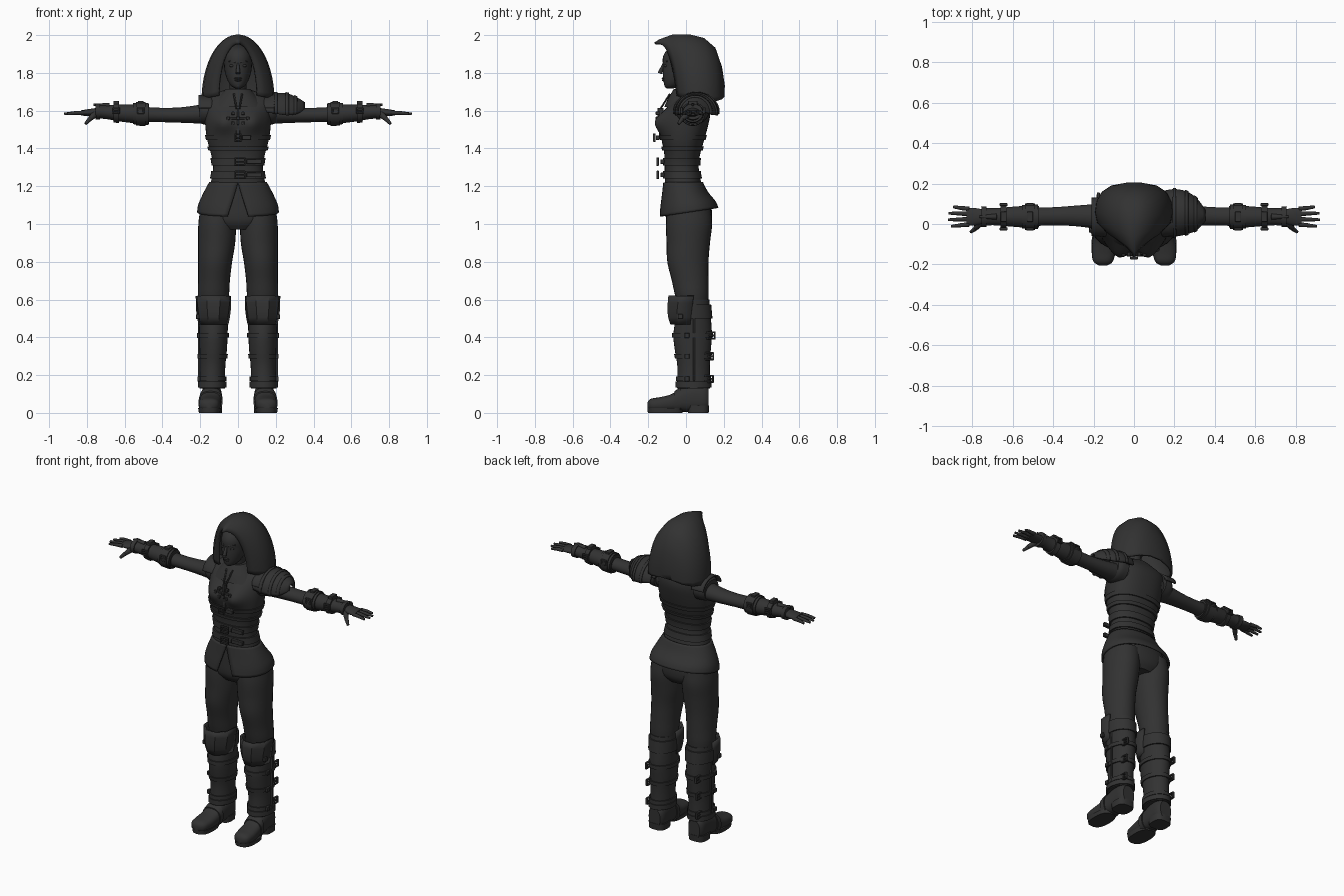
import bpy, bmesh, math
from mathutils import Vector, Matrix

cube = bpy.data.objects.get("Cube")
if cube:
    bpy.data.objects.remove(cube, do_unlink=True)

charcoal = bpy.data.materials.new("charcoal")
charcoal.use_nodes = True
colour = (0.032, 0.032, 0.032, 1)
charcoal.diffuse_color = colour
charcoal.node_tree.nodes["Principled BSDF"].inputs["Base Color"].default_value = colour


def finish(name, bm, angle=40, thick=0, bevel=0):
    """Turn a bmesh into a shaded object."""
    bmesh.ops.recalc_face_normals(bm, faces=bm.faces[:])
    mesh = bpy.data.meshes.new(name)
    bm.to_mesh(mesh)
    bm.free()
    mesh.materials.append(charcoal)
    mesh.shade_smooth()
    mesh.set_sharp_from_angle(angle=math.radians(angle))
    obj = bpy.data.objects.new(name, mesh)
    bpy.context.collection.objects.link(obj)
    if thick:
        mod = obj.modifiers.new("thickness", "SOLIDIFY")
        mod.thickness, mod.offset = thick, 0
    if bevel:
        mod = obj.modifiers.new("soft_edges", "BEVEL")
        mod.width, mod.segments = bevel, 2
    return obj


def at(rings, t):
    """Smoothly interpolated ring: centre pair and radius pair at position t."""
    last = len(rings) - 1
    i = max(k for k in range(last) if k == 0 or rings[k][0] <= t)
    a, b = rings[i], rings[i + 1]
    before, after = rings[max(i - 1, 0)], rings[min(i + 2, last)]
    span = b[0] - a[0]
    f = (t - a[0]) / span
    out = []
    for k in range(1, 5):
        ma = (b[k] - before[k]) / (b[0] - before[0]) * span
        mb = (after[k] - a[k]) / (after[0] - a[0]) * span
        d = b[k] - a[k]
        out.append(a[k] + f * (ma + f * (3 * d - 2 * ma - mb + f * (ma + mb - 2 * d))))
    return out


def loft(name, rings, axis="z", side=1, n=28, steps=None, power=2, arc=None,
         span=None, grow=0, thick=0, shape=None, angle=40):
    """Skin rings (position, centre pair, radius pair) along an axis."""
    bm, rows = bmesh.new(), []
    lo, hi = span or (rings[0][0], rings[-1][0])
    steps = steps or (len(rings) - 1) * 4
    for j in range(steps + 1):
        f = j / steps
        t = lo + (hi - lo) * f
        u, v, ru, rv = at(rings, t)
        a0, a1 = arc(f) if arc else (0, 360)
        row = []
        for k in range(n + 1 if arc else n):
            a = math.radians(a0 + (a1 - a0) * k / n)
            c, s = math.cos(a), math.sin(a)
            p = u + (ru + grow) * math.copysign(abs(c) ** (2 / power), c)
            q = v + (rv + grow) * math.copysign(abs(s) ** (2 / power), s)
            co = Vector({"z": (p, q, t), "x": (t, p, q), "y": (p, t, q)}[axis])
            if shape:
                shape(co)
            co.x *= side
            row.append(bm.verts.new(co))
        rows.append(row)
    for r0, r1 in zip(rows, rows[1:]):
        for k in range(n):
            m = (k + 1) % len(r0)
            bm.faces.new((r0[k], r0[m], r1[m], r1[k]))
    if not arc:
        bm.faces.new(rows[0])
        bm.faces.new(rows[-1])
    return finish(name, bm, angle, thick)


def boxes(name, items, bevel=0.003):
    bm = bmesh.new()
    for loc, size in items:
        bmesh.ops.create_cube(bm, size=1, matrix=Matrix.Translation(loc) @ Matrix.Diagonal((*size, 1)))
    return finish(name, bm, bevel=bevel)


def buckle(name, loc, a, b, w, h, t=0.009):
    """Rectangular frame in the plane of axes a and b, with a prong."""
    items = []
    for along, across, length, off in ((a, b, w, h), (b, a, h, w)):
        for k in (-1, 1):
            p, size = Vector(loc), [t * 1.6] * 3
            p[across] += k * off / 2
            size[along], size[across] = length + t, t
            items.append((p, size))
    prong = [t] * 3
    prong[a] = w
    boxes(name, items + [(Vector(loc), prong)])


def ball(name, loc, size):
    bm = bmesh.new()
    bmesh.ops.create_uvsphere(bm, u_segments=20, v_segments=12, radius=1,
                              matrix=Matrix.Translation(loc) @ Matrix.Diagonal((*size, 1)))
    return finish(name, bm)


def limb(name, p, q, r0, r1):
    p, q = Vector(p), Vector(q)
    rot = (q - p).to_track_quat("Z", "Y").to_matrix().to_4x4()
    bm = bmesh.new()
    bmesh.ops.create_cone(bm, cap_ends=True, segments=10, radius1=r0, radius2=r1,
                          depth=(q - p).length, matrix=Matrix.Translation((p + q) / 2) @ rot)
    return finish(name, bm, bevel=min(r0, r1) * 0.6)


# Vest with a shaped bust
def bust(co):
    if co.y < 0:
        for k in (-1, 1):
            d = (co.x - k * 0.075) ** 2 + (co.z - 1.54) ** 2
            co.y -= 0.05 * math.exp(-d / 0.0035)


vest = [(1.18, 0, -.012, .152, .1), (1.3, 0, -.023, .131, .09), (1.37, 0, -.02, .143, .095),
        (1.45, 0, -.015, .164, .113), (1.53, 0, -.003, .174, .122), (1.6, 0, .012, .177, .118),
        (1.65, 0, .025, .18, .095), (1.68, 0, .03, .145, .07), (1.71, 0, .03, .07, .05)]
loft("vest", vest, n=48, power=2.3, shape=bust)
for z, h in ((1.26, .02), (1.33, .02), (1.4, .01)):
    loft("waist_belt", vest, n=40, steps=3, power=2.3, span=(z - h, z + h), grow=.009)
loft("chest_strap", vest, n=48, steps=3, power=2.3, span=(1.445, 1.47), grow=.007, shape=bust)
for z, w, x in ((1.26, .05, .01), (1.33, .05, .01), (1.457, .03, 0)):
    buckle("belt_buckle", (x, -.15 if z < 1.4 else -.168, z), 0, 2, w, .035)
    boxes("belt_tab", [((x + w * 1.5, -.125 if z < 1.4 else -.15, z), (w * 1.6, .02, .024))])

# Chest clasp of small square studs, laces and collar
studs = [((i * .026, -.15, 1.56 + j * .026), (.017, .022, .017))
         for i in (-2, -1, 0, 1, 2) for j in (-1, 0, 1) if (i + j) % 2 == 0]
boxes("chest_clasp", studs + [((0, -.142, 1.56), (.09, .018, .012)), ((0, -.135, 1.57), (.012, .03, .09))])
for k in (-1, 1):
    limb("collar_lace", (k * .008, -.135, 1.61), (k * .022, -.085, 1.69), .005, .005)
boxes("vest_placket", [((0, -.132, 1.5), (.02, .02, .1))])
loft("cowl", [(1.62, 0, -.005, .15, .11), (1.66, 0, -.002, .115, .095), (1.69, 0, 0, .088, .08),
              (1.715, 0, 0, .064, .064)])

# Flared skirt split at the front, over the pelvis
skirt = [(1.06, 0, .015, .212, .152), (1.1, 0, .01, .206, .143), (1.16, 0, -.005, .18, .118),
         (1.22, 0, -.015, .148, .1)]


def hem(co):
    co.z += co.y * .15 * (1.22 - co.z) / .16


loft("skirt", skirt, n=48, power=2.2, thick=.01, shape=hem,
     arc=lambda f: (-90 + 13 * (1 - f), 270 - 13 * (1 - f)))
loft("pelvis", [(.97, 0, .015, .1, .09), (1.01, 0, .015, .17, .118), (1.1, 0, .012, .185, .12),
                (1.2, 0, -.01, .145, .095)], power=2.3)

# Head and face
loft("neck", [(1.6, 0, .01, .06, .06), (1.68, 0, 0, .046, .05), (1.78, 0, -.01, .046, .05)])
loft("head", [(1.718, 0, -.085, .014, .018), (1.727, 0, -.075, .031, .037), (1.75, 0, -.057, .05, .061),
              (1.79, 0, -.036, .066, .086), (1.83, 0, -.025, .073, .097), (1.89, 0, -.022, .072, .098),
              (1.93, 0, -.01, .055, .078), (1.95, 0, 0, .02, .03)])
limb("nose", (0, -.118, 1.85), (0, -.138, 1.797), .006, .013)
ball("upper_lip", (0, -.121, 1.771), (.021, .008, .005))
ball("lower_lip", (0, -.118, 1.761), (.018, .009, .006))
ball("chin", (0, -.1, 1.733), (.018, .014, .013))
for k in (-1, 1):
    ball("eye", (k * .031, -.106, 1.838), (.014, .01, .008))
    limb("brow", (k * .012, -.119, 1.856), (k * .05, -.098, 1.863), .006, .004)

# Hood built from tilted arches, front to back
arches = [(-.165, 1.955, -.045, 1.68, .1), (-.14, 1.972, -.025, 1.672, .14), (-.07, 1.997, .01, 1.665, .177),
          (.02, 1.997, .06, 1.655, .187), (.09, 1.98, .11, 1.648, .18), (.15, 1.93, .155, 1.65, .155),
          (.185, 1.83, .185, 1.66, .11), (.2, 1.73, .198, 1.675, .04)]
bm, rows, n = bmesh.new(), [], 36
for y1, z1, y0, z0, w in arches:
    row = []
    for k in range(n + 1):
        a = math.pi * k / n
        u = math.sin(a)
        row.append(bm.verts.new((w * math.cos(a), y1 + (y0 - y1) * (1 - u) ** .3, z0 + (z1 - z0) * u)))
    rows.append(row)
for r0, r1 in zip(rows, rows[1:]):
    for k in range(n):
        bm.faces.new((r0[k], r0[k + 1], r1[k + 1], r1[k]))
bm.faces.new(rows[-1])
finish("hood", bm, 60, .012)

# Limbs, one side at a time
leg = [(.5, .13, .038, .072, .08), (.58, .13, .035, .078, .082), (.63, .13, .03, .083, .09),
       (.7, .127, .022, .084, .097), (.8, .121, .01, .09, .109), (.9, .113, .012, .098, .115),
       (1, .11, .016, .1, .122), (1.08, .105, .016, .095, .115)]
boot = [(.13, .137, .04, .068, .088), (.25, .134, .04, .067, .086), (.33, .131, .036, .072, .095),
        (.41, .13, .035, .075, .102), (.5, .13, .038, .077, .094), (.6, .13, .035, .08, .088)]
foot = [(-.205, .153, .04, .02, .015), (-.19, .153, .043, .046, .03), (-.14, .151, .045, .058, .038),
        (-.08, .147, .052, .058, .046), (-.02, .143, .07, .055, .064), (.05, .14, .08, .055, .075),
        (.1, .14, .078, .052, .07), (.12, .14, .075, .04, .055)]
arm = [(.12, .035, 1.59, .07, .06), (.2, .038, 1.582, .06, .05), (.3, .04, 1.577, .05, .041),
       (.4, .038, 1.577, .045, .038), (.5, .036, 1.58, .046, .04)]
bracer = [(.47, .036, 1.582, .054, .052), (.55, .036, 1.584, .053, .05), (.64, .036, 1.588, .046, .043),
          (.7, .036, 1.592, .042, .036), (.755, .036, 1.595, .046, .036)]
knee = [(.47, .13, .015, .074, .098), (.53, .13, .01, .086, .11), (.62, .13, .01, .092, .105)]
for s, label in ((1, "left_"), (-1, "right_")):
    loft(label + "trouser_leg", leg, side=s)
    loft(label + "boot_shaft", boot, side=s)
    loft(label + "boot_top", boot, side=s, steps=3, span=(.5, .575), grow=.008)
    loft(label + "boot_hem", boot, side=s, steps=3, span=(.135, .165), grow=.008)
    loft(label + "knee_guard", knee, side=s, n=5, steps=4, thick=.012, angle=20, arc=lambda f: (175 - 12 * f, 365 + 12 * f))
    boxes(label + "knee_rivet", [((s * .213, -.03, .51), (.018, .026, .026))])
    for z in (.18, .3, .41):
        loft(label + "boot_strap", boot, side=s, steps=2, span=(z - .012, z + .012), grow=.007)
        u, v, ru, rv = at(boot, z)
        buckle(label + "boot_buckle", (s * (u + ru * .62), v + rv * .95, z), 1, 2, .04, .034)
        boxes(label + "strap_stud", [((s * (u + ru + .004), .005, z), (.016, .026, .026))])
    limb(label + "boot_seam", (s * .207, .042, .17), (s * .207, .042, .5), .006, .006)
    loft(label + "foot", foot, "y", s, power=2.5)
    loft(label + "instep_strap", foot, "y", s, steps=2, power=2.5, span=(-.06, -.03), grow=.006)
    loft(label + "sole", [(0, .151, -.11, .056, .092), (.025, .151, -.11, .06, .095)], side=s, steps=1, power=2.6)
    loft(label + "heel", [(0, .141, .065, .055, .055), (.04, .141, .065, .057, .058)], side=s, steps=1, power=3)

    # Arm, armhole, bracer and straps
    loft(label + "arm", arm, "x", s)
    loft(label + "armhole", [(.14, .035, 1.6, .09, .075), (.185, .035, 1.6, .085, .072),
                             (.205, .035, 1.595, .07, .06)], "x", s)
    loft(label + "shoulder_edge", [(.13, .035, 1.6, .095, .075), (.21, .035, 1.6, .092, .078)], "x", s,
         thick=.01, arc=lambda f: (10, 170))
    loft(label + "bracer", bracer, "x", s)
    for x0, x1, g in ((.475, .555, .006), (.49, .54, .012), (.63, .66, .01), (.73, .755, .006)):
        loft(label + "bracer_band", bracer, "x", s, steps=2, span=(x0, x1), grow=g)
    for x in (.515, .645):
        for k in (-1, 1):
            buckle(label + "bracer_buckle", (s * x, .036 + k * .06, 1.6), 0, 2, .03, .026)
        boxes(label + "bracer_tab", [((s * x, .036, 1.642), (.03, .05, .02))])
    limb(label + "bracer_point", (s * .68, .036, 1.625), (s * .765, .036, 1.632), .016, .006)

    # Hand
    loft(label + "palm", [(.73, .036, 1.592, .032, .025), (.78, .036, 1.59, .042, .02),
                          (.83, .036, 1.588, .045, .014)], "x", s)
    for y, tip in ((.075, .895), (.05, .918), (.024, .92), (-.002, .905)):
        spread = y + (y - .036) * .25
        limb(label + "finger", (s * .815, y, 1.589), (s * .865, (y + spread) / 2, 1.588), .012, .0105)
        limb(label + "fingertip", (s * .86, (y + spread) / 2, 1.588), (s * tip, spread, 1.583), .0105, .007)
    limb(label + "thumb_base", (s * .755, .01, 1.583), (s * .785, -.022, 1.555), .019, .013)
    limb(label + "thumb", (s * .782, -.02, 1.558), (s * .808, -.04, 1.53), .013, .008)

# Layered shoulder guard on the left side only
guard = [(.14, .05, 1.6, .108, .075), (.2, .055, 1.592, .112, .095), (.26, .055, 1.585, .1, .1),
         (.31, .048, 1.59, .072, .075), (.35, .042, 1.61, .022, .03)]
loft("shoulder_guard", guard, "x", n=20, thick=.012, arc=lambda f: (-5, 185))
for x in (.2, .26, .305):
    loft("shoulder_guard_rim", guard, "x", n=20, steps=2, thick=.008, span=(x - .008, x + .008), grow=.008,
         arc=lambda f: (-5, 185))
